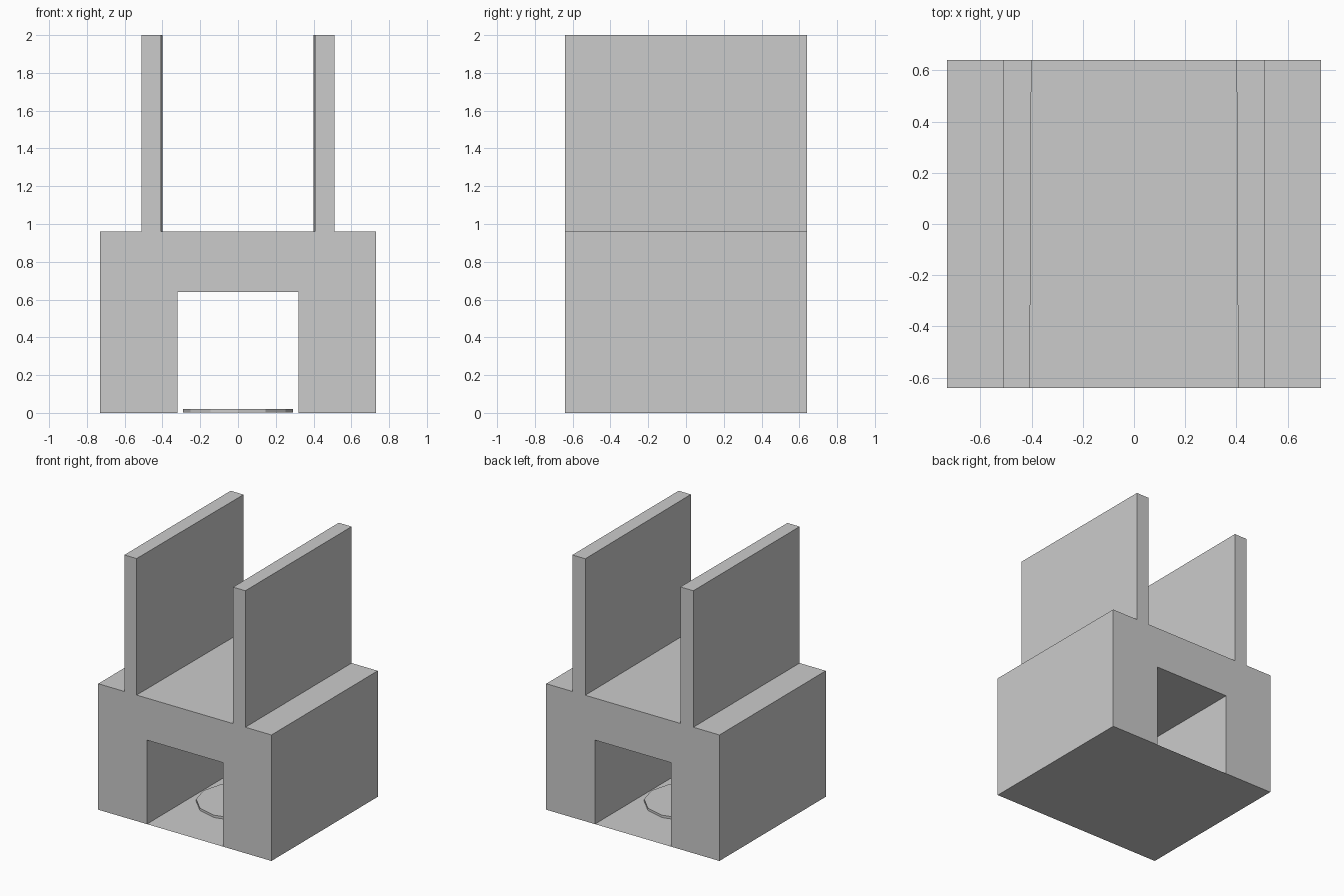
import bpy, bmesh

if "Cube" in bpy.data.objects:
    bpy.data.objects.remove(bpy.data.objects["Cube"])

HALF_DEPTH = 0.64


def profile(inner):
    # Right half of the front outline, mirrored to the left
    right = [(0.32, 0.64), (0.32, 0), (0.73, 0), (0.73, 0.96),
             (0.51, 0.96), (0.51, 2.0), (inner, 2.0), (inner, 0.96)]
    return right + [(-x, z) for x, z in reversed(right)]


def finish(name, bm):
    mesh = bpy.data.meshes.new(name)
    bm.to_mesh(mesh)
    bm.free()
    obj = bpy.data.objects.new(name, mesh)
    bpy.context.collection.objects.link(obj)
    return obj


# Block with a tunnel and two upright walls, inner wall faces slightly tapered
bm = bmesh.new()
front = [bm.verts.new((x, -HALF_DEPTH, z)) for x, z in profile(0.407)]
back = [bm.verts.new((x, HALF_DEPTH, z)) for x, z in profile(0.401)]
bm.faces.new(front)
bm.faces.new(back[::-1])
for i in range(len(front)):
    j = (i + 1) % len(front)
    bm.faces.new((front[j], front[i], back[i], back[j]))
bmesh.ops.recalc_face_normals(bm, faces=bm.faces)
finish("block_with_walls", bm)

# Thin floor closing the bottom of the tunnel
bm = bmesh.new()
bm.faces.new([bm.verts.new((x, y, 0)) for x, y in
              ((-0.32, -HALF_DEPTH), (0.32, -HALF_DEPTH),
               (0.32, HALF_DEPTH), (-0.32, HALF_DEPTH))])
finish("tunnel_floor", bm)

# Low-poly disc lying on the tunnel floor
bpy.ops.mesh.primitive_cylinder_add(vertices=12, radius=0.29, depth=0.018,
                                    end_fill_type='NGON', location=(0, 0, 0.011))
bpy.context.object.name = "floor_disc"
